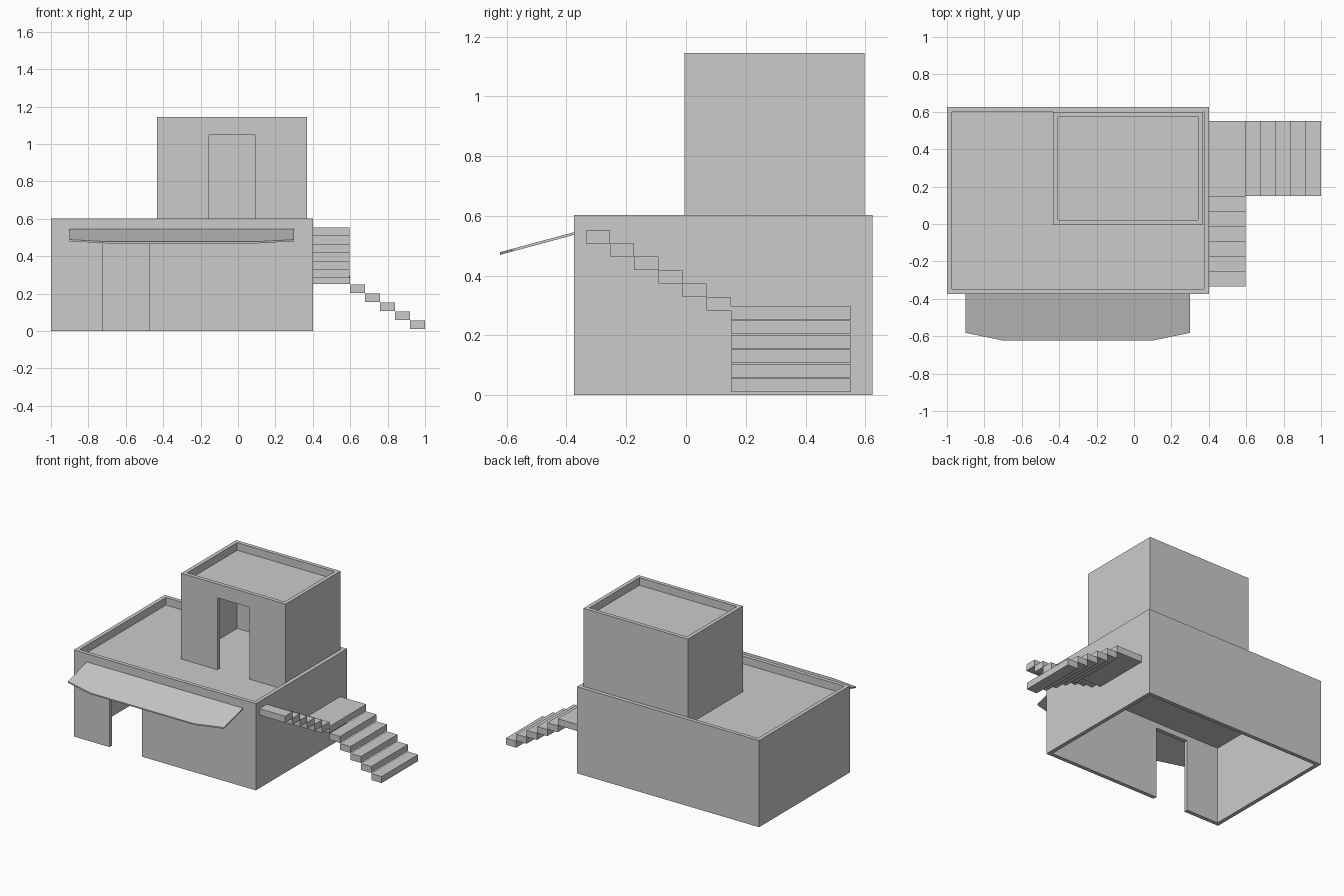
import bpy, bmesh
from mathutils import Vector

if "Cube" in bpy.data.objects:
    bpy.data.objects.remove(bpy.data.objects["Cube"])

plaster = bpy.data.materials.new("plain_grey")
plaster.use_nodes = True
GREY = (0.6, 0.6, 0.6, 1)
plaster.diffuse_color = GREY
plaster.node_tree.nodes["Principled BSDF"].inputs["Base Color"].default_value = GREY


def finish(name, bm):
    bmesh.ops.recalc_face_normals(bm, faces=bm.faces)
    mesh = bpy.data.meshes.new(name)
    bm.to_mesh(mesh)
    bm.free()
    mesh.materials.append(plaster)
    ob = bpy.data.objects.new(name, mesh)
    bpy.context.collection.objects.link(ob)
    return ob


def box(name, x, y, z):
    """Box from (min, max) ranges on each axis."""
    bm = bmesh.new()
    bmesh.ops.create_cube(bm, size=1)
    for v in bm.verts:
        v.co = Vector([r[0] if c < 0 else r[1] for c, r in zip(v.co, (x, y, z))])
    return finish(name, bm)


def cut(ob, cutter):
    mod = ob.modifiers.new("cut", "BOOLEAN")
    mod.operation, mod.solver, mod.object = "DIFFERENCE", "EXACT", cutter
    bpy.context.view_layer.objects.active = ob
    bpy.ops.object.modifier_apply(modifier=mod.name)
    bpy.data.objects.remove(cutter)


def storey(name, x, y, z, door_x, wall=0.027, parapet=0.053, slab=0.012):
    """Hollow block, open below, with a sunken flat roof and a front doorway."""
    body = box(name, x, y, z)
    ix, iy = (x[0] + wall, x[1] - wall), (y[0] + wall, y[1] - wall)
    roof = z[1] - parapet
    cut(body, box("room_cutter", ix, iy, (z[0] - 0.1, roof - slab)))
    cut(body, box("roof_cutter", ix, iy, (roof, z[1] + 0.1)))
    cut(body, box("door_cutter", door_x, (y[0] - 0.1, y[0] + 0.1),
                  (z[0] - 0.1, z[0] + 0.5)))
    return body


# Two stacked storeys
storey("lower_storey", (-1, 0.4), (-0.375, 0.625), (0, 0.602), (-0.725, -0.475))
storey("upper_storey", (-0.433, 0.37), (-0.005, 0.598), (0.549, 1.145), (-0.155, 0.093))

# Sloping awning with clipped front corners
bm = bmesh.new()
outline = [(0.6, -0.375), (0.6, -0.582), (0.4, -0.623)]
outline += [(-x, y) for x, y in reversed(outline)]
verts = [bm.verts.new((x - 0.3, y, 0.545 + (y + 0.375) * 0.27)) for x, y in outline]
face = bm.faces.new(verts)
ext = bmesh.ops.extrude_face_region(bm, geom=[face], use_keep_orig=True)
for v in ext["geom"]:
    if isinstance(v, bmesh.types.BMVert):
        v.co.z -= 0.009
finish("awning", bm)

# Upper stair flight along the side wall
for i in range(6):
    y, top = -0.335 + i * 0.0808, 0.553 - i * 0.045
    box(f"upper_step_{i + 1}", (0.4, 0.597), (y, y + 0.0808), (top - 0.045, top))

# Landing and lower flight turning away from the wall
box("landing", (0.4, 0.6), (0.15, 0.551), (0.252, 0.298))
for i in range(5):
    x, top = 0.6 + i * 0.08, 0.249 - i * 0.0483
    box(f"lower_step_{i + 1}", (x, x + 0.08), (0.15, 0.551), (top - 0.045, top))
